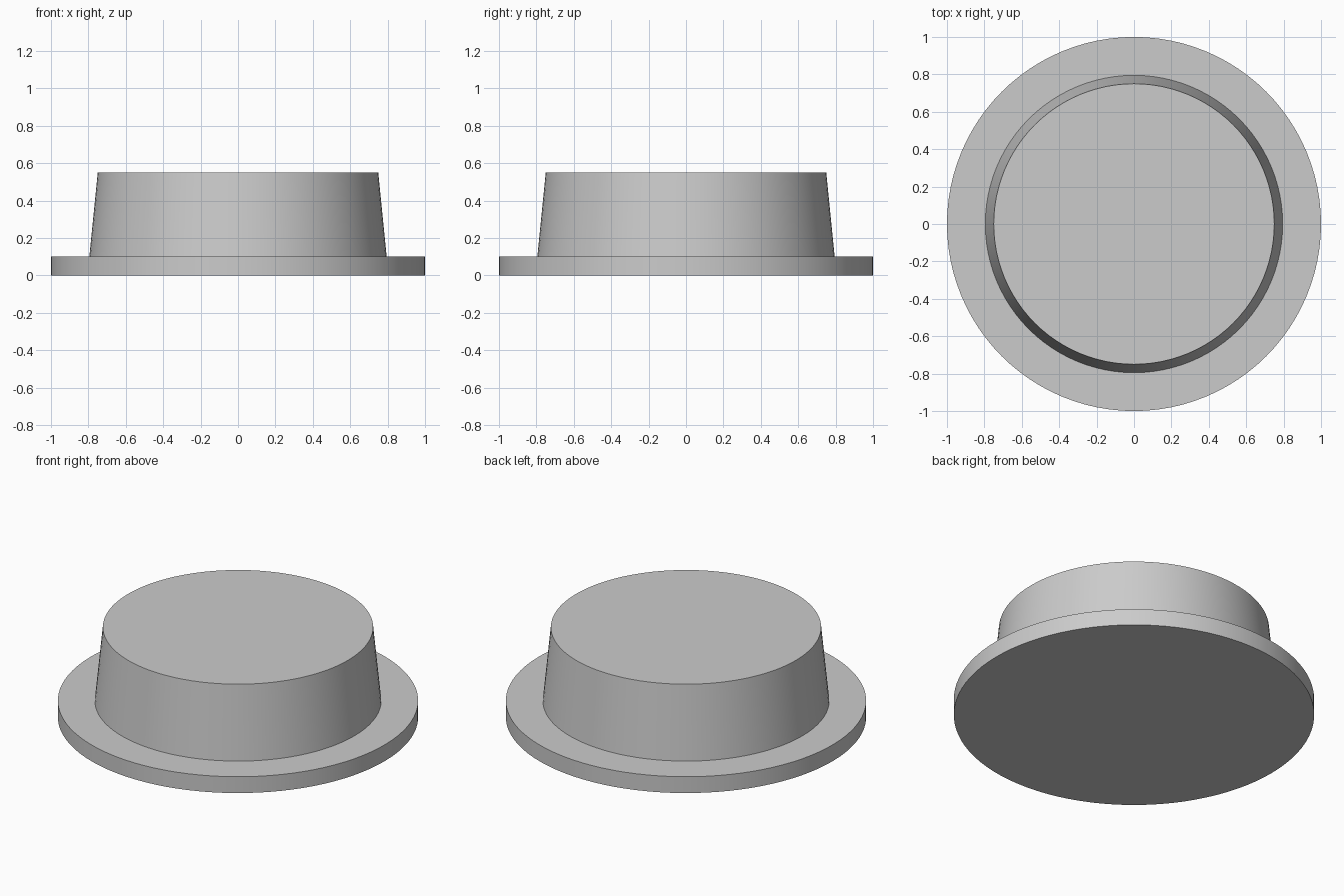
import bpy
import math

cube = bpy.data.objects.get("Cube")
if cube:
    bpy.data.objects.remove(cube, do_unlink=True)

SIDES = 96

# Single plain grey
grey = bpy.data.materials.new("plain_grey")
grey.use_nodes = True
color = (0.6, 0.6, 0.6, 1.0)
grey.diffuse_color = color
grey.node_tree.nodes["Principled BSDF"].inputs["Base Color"].default_value = color


def lathe(name, profile):
    """Revolve a closed (radius, height) profile; ends on the axis are capped as discs."""
    verts, faces = [], []
    for radius, z in profile:
        for i in range(SIDES):
            a = 2 * math.pi * i / SIDES
            verts.append((radius * math.cos(a), radius * math.sin(a), z))
    for ring in range(len(profile) - 1):
        low, high = ring * SIDES, (ring + 1) * SIDES
        for i in range(SIDES):
            j = (i + 1) % SIDES
            faces.append((low + i, low + j, high + j, high + i))
    faces.append(tuple(reversed(range(SIDES))))
    faces.append(tuple(range(len(verts) - SIDES, len(verts))))
    mesh = bpy.data.meshes.new(name)
    mesh.from_pydata(verts, [], faces)
    mesh.materials.append(grey)
    obj = bpy.data.objects.new(name, mesh)
    bpy.context.collection.objects.link(obj)
    bpy.ops.object.select_all(action="DESELECT")
    obj.select_set(True)
    bpy.context.view_layer.objects.active = obj
    bpy.ops.object.shade_smooth_by_angle(angle=math.radians(30))
    return obj


# Flat flange, shoulder and tapered plug in one continuous solid
lathe("flanged_plug", [(1.0, 0.0), (1.0, 0.1), (0.795, 0.1), (0.75, 0.55)])
